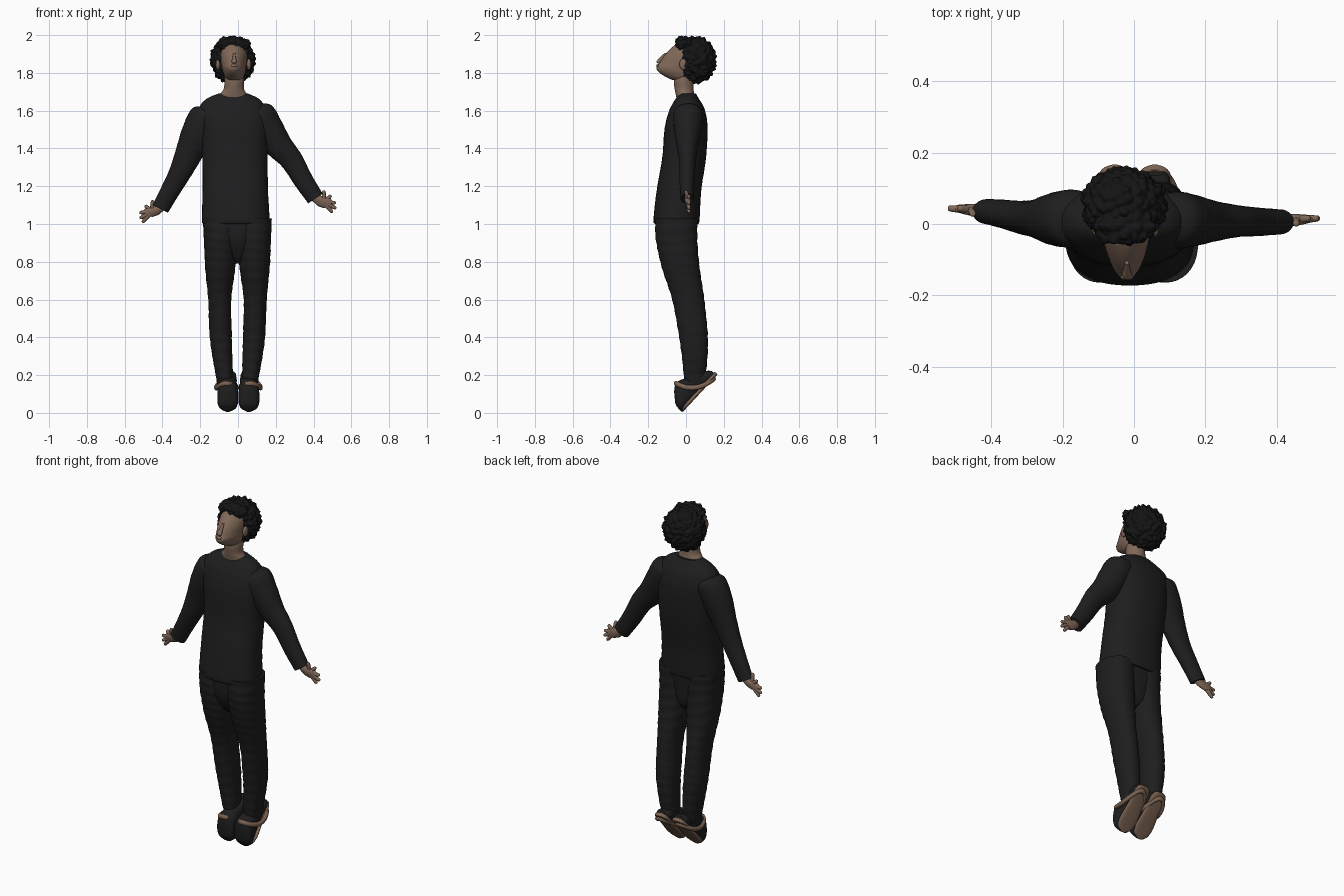
import bpy, bmesh, math
from mathutils import Vector, noise


def material(name, rgb):
    m = bpy.data.materials.new(name)
    m.diffuse_color = (*rgb, 1)
    return m


CLOTH = material("black cloth", (0.013, 0.013, 0.013))
HAIR = material("black hair", (0.007, 0.007, 0.007))
SKIN = material("brown skin", (0.22, 0.14, 0.10))
SOLE = material("tan sole", (0.20, 0.125, 0.085))
X, Y, Z = Vector((1, 0, 0)), Vector((0, 1, 0)), Vector((0, 0, 1))


def finish(bm, name, mat):
    bmesh.ops.recalc_face_normals(bm, faces=bm.faces)
    for f in bm.faces:
        f.smooth = len(f.verts) < 5
    me = bpy.data.meshes.new(name)
    bm.to_mesh(me)
    bm.free()
    me.materials.append(mat)
    ob = bpy.data.objects.new(name, me)
    bpy.context.collection.objects.link(ob)
    return ob


def spline(a, b, c, d, t):
    return 0.5 * (2 * b + (c - a) * t + (2 * a - 5 * b + 4 * c - d) * t * t
                  + (3 * b - a - 3 * c + d) * t ** 3)


def loft(name, rings, mat, u=X, v=Y, p=2.0, n=36, steps=6, egg=0.0, ripple=0.0):
    """Skin smoothly through rings (x, y, z, radius_u, radius_v)."""
    r = [rings[0]] + list(rings) + [rings[-1]]
    rows = []
    for i in range(1, len(r) - 2):
        last = i == len(r) - 3
        for k in range(steps + (1 if last else 0)):
            rows.append([spline(*q, k / steps) for q in zip(*r[i - 1:i + 3])])
    bm = bmesh.new()
    loops = []
    for x, y, z, ru, rv in rows:
        loop = []
        for j in range(n):
            a = math.tau * j / n
            c, s = math.cos(a), math.sin(a)
            c = math.copysign(abs(c) ** (2 / p), c)
            s = math.copysign(abs(s) ** (2 / p), s)
            w = 1 + ripple * math.sin(z * 110 + 2.0 * math.sin(a + z * 9))
            loop.append(bm.verts.new(Vector((x, y, z)) + u * (ru * w * c * (1 + egg * s))
                                     + v * (rv * w * s)))
        loops.append(loop)
    for a, b in zip(loops, loops[1:]):
        for j in range(n):
            bm.faces.new((a[j], a[(j + 1) % n], b[(j + 1) % n], b[j]))
    bm.faces.new(loops[0])
    bm.faces.new(loops[-1])
    return finish(bm, name, mat)


def blob(name, centre, radii, mat, curl=0.0, sub=3):
    bm = bmesh.new()
    bmesh.ops.create_icosphere(bm, subdivisions=sub, radius=1)
    for vert in bm.verts:
        d = vert.co.normalized()
        q = Vector([c + r * e for c, r, e in zip(centre, radii, d)])
        if curl:
            q += d * curl * (1 - 1.8 * noise.voronoi(q * 38)[0][0])
        vert.co = q
    return finish(bm, name, mat)


# sweater body
loft("sweater", [
    (-.012, -.05, 1.0, .172, .114), (-.012, -.05, 1.025, .179, .122),
    (-.014, -.037, 1.18, .173, .118), (-.016, -.01, 1.35, .173, .116),
    (-.02, 0, 1.5, .182, .114), (-.027, .005, 1.58, .185, .101),
    (-.03, .007, 1.63, .168, .082), (-.028, .007, 1.665, .135, .06),
    (-.025, .008, 1.69, .08, .045)], CLOTH, p=2.3, n=48, ripple=.004)

# sleeves, hands and fingers
ARMS = {
    "left": ([(-.12, .015, 1.6, .05, .05), (-.165, .015, 1.575, .085, .08),
              (-.215, .014, 1.48, .085, .075), (-.262, .015, 1.37, .072, .056),
              (-.31, .018, 1.265, .058, .047), (-.365, .028, 1.165, .05, .04),
              (-.412, .035, 1.08, .046, .035)],
             [(-.395, .035, 1.095, .022, .016), (-.425, .037, 1.078, .028, .018),
              (-.455, .04, 1.065, .037, .016), (-.482, .043, 1.05, .03, .012)],
             [(-.452, 1.126), (-.493, 1.098), (-.522, 1.06), (-.52, 1.03), (-.507, 1.008)]),
    "right": ([(.06, .015, 1.61, .05, .05), (.11, .012, 1.585, .08, .078),
               (.155, .01, 1.505, .085, .074), (.215, .008, 1.415, .073, .058),
               (.285, .008, 1.335, .06, .045), (.347, .006, 1.23, .052, .04),
               (.41, .006, 1.135, .046, .035)],
              [(.395, .008, 1.15, .022, .016), (.425, .01, 1.13, .028, .018),
               (.455, .012, 1.115, .037, .016), (.482, .014, 1.1, .03, .012)],
              [(.455, 1.178), (.493, 1.152), (.518, 1.112), (.52, 1.082), (.5, 1.06)]),
}
for side, (arm, palm, tips) in ARMS.items():
    axis = (Vector(arm[-1][:3]) - Vector(arm[1][:3])).normalized()
    across = axis.cross(Y).normalized()
    loft(side + "_sleeve", arm, CLOTH, u=across, n=28, ripple=.006)
    loft(side + "_palm", palm, SKIN, u=across, n=20)
    base = Vector(palm[2][:3])
    for i, (x, z) in enumerate(tips):
        tip = Vector((x, base.y + (.004 if i else -.012), z))
        root = base.lerp(tip, .3)
        d = (tip - base).normalized()
        pts = [(*root.lerp(tip, t), r, r) for t, r in
               ((0, .012), (.5, .0105), (.85, .009), (.97, .006), (1, .002))]
        loft(f"{side}_finger_{i + 1}", pts, SKIN, u=d.cross(Y).normalized(), n=10, steps=2)

# hips
loft("hips", [(-.01, -.05, 1.04, .165, .108), (-.008, -.05, .92, .16, .1),
              (-.005, -.035, .83, .1, .075), (-.005, -.03, .79, .03, .04)],
     CLOTH, p=2.2, ripple=.006)


def tilted(cx, s, h):
    """Point on the tiptoe foot: s along the sole from the heel, h above it."""
    return (cx, .165 - .68 * s - .735 * h, .203 - .735 * s + .68 * h)


UP = Vector((0, -.735, .68))
for side, m in (("left", -1), ("right", 1)):
    # trouser leg
    leg = [(.09, -.05, 1.03, .092, .112), (.089, -.05, .92, .089, .11),
           (.091, -.028, .77, .08, .1), (.094, .012, .6, .061, .085),
           (.089, .038, .42, .059, .077), (.08, .046, .3, .053, .068),
           (.07, .046, .2, .045, .058), (.068, .046, .15, .04, .045)]
    loft(side + "_trouser_leg", [(m * a - .003, *b) for a, *b in leg], CLOTH,
         p=2.2, steps=12, ripple=.014)
    # shoe upper: s, half width, height
    cx = m * .056 + .002
    upper = [(.006, .025, .03), (.03, .043, .055), (.1, .046, .09), (.17, .053, .125),
             (.21, .055, .11), (.245, .052, .075), (.265, .038, .05), (.272, .015, .02)]
    loft(side + "_shoe_upper", [(*tilted(cx, s, .004 + h / 2), w, h / 2) for s, w, h in upper],
         CLOTH, v=UP, p=2.4, n=28)
    # sole
    sole = [(-.002, .012), (.008, .034), (.04, .047), (.1, .046), (.17, .053),
            (.215, .054), (.25, .042), (.268, .015)]
    loft(side + "_shoe_sole", [(*tilted(cx, s, .01), w, .011) for s, w in sole],
         SOLE, v=UP, p=3, n=24)
    # tan collar around the shoe opening, running to the heel
    bm = bmesh.new()
    N, K = 40, 10
    vs = []
    for i in range(N):
        a = math.tau * i / N
        c, s = math.cos(a), math.sin(a)
        o = Vector((cx + m * .008 + .054 * s, .047 - .1 * c, .168 - .034 * s * s - .012 * c))
        out = Vector((s, -c, 0))
        vs.append([bm.verts.new(o + out * .011 * math.cos(math.tau * k / K)
                                + Z * .014 * math.sin(math.tau * k / K)) for k in range(K)])
    for i in range(N):
        p, q = vs[i], vs[(i + 1) % N]
        for k in range(K):
            bm.faces.new((p[k], q[k], q[(k + 1) % K], p[(k + 1) % K]))
    finish(bm, side + "_shoe_collar", SOLE)

# neck, widening into the neckline
loft("neck", [(-.026, -.008, 1.655, .075, .04), (-.025, -.006, 1.685, .072, .048),
              (-.022, -.01, 1.715, .054, .05), (-.02, -.012, 1.76, .052, .052),
              (-.022, .0, 1.82, .05, .05)], SKIN)

# face tipped back, chin forward
loft("head", [(-.02, -.04, 1.762, .03, .03), (-.02, -.042, 1.775, .045, .058),
              (-.02, -.05, 1.8, .055, .09), (-.021, -.054, 1.825, .06, .103),
              (-.022, -.045, 1.85, .064, .098), (-.023, -.03, 1.885, .068, .09),
              (-.024, -.012, 1.92, .067, .078), (-.025, .005, 1.95, .058, .06),
              (-.025, .02, 1.975, .035, .03)], SKIN, egg=.3, p=2.15)
loft("nose", [(-.02, -.108, 1.905, .006, .006), (-.02, -.128, 1.88, .009, .012),
              (-.02, -.143, 1.86, .014, .014), (-.02, -.142, 1.85, .009, .008)],
     SKIN, n=14)
blob("lips", (-.02, -.149, 1.838), (.018, .009, .008), SKIN)
for m in (-1, 1):
    blob("left_ear" if m < 0 else "right_ear", (-.024 + m * .082, -.015, 1.845),
         (.012, .02, .03), SKIN)

# curly hair
blob("hair", (-.028, .055, 1.868), (.116, .1, .121), HAIR, curl=.014, sub=6)
blob("hair_fringe", (-.028, -.008, 1.952), (.088, .05, .04), HAIR, curl=.012, sub=5)
